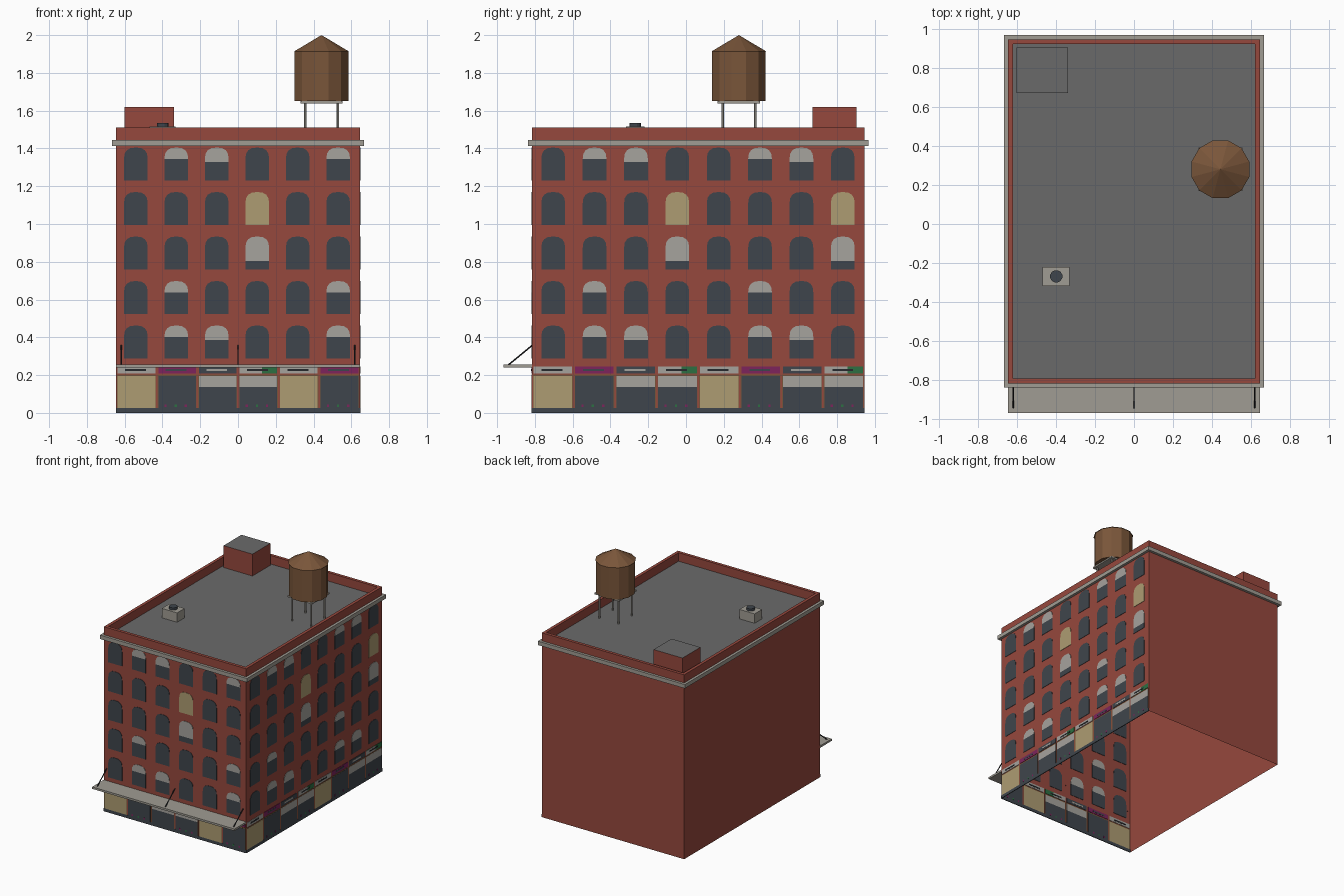
import bpy
import bmesh
import math
from mathutils import Vector, Matrix

old = bpy.data.objects.get("Cube")
if old:
    bpy.data.objects.remove(old, do_unlink=True)


def material(name, rgb):
    """Flat colour given as sRGB bytes, stored linear."""
    col = [((c / 255 + 0.055) / 1.055) ** 2.4 for c in rgb] + [1]
    m = bpy.data.materials.new(name)
    m.use_nodes = True
    m.diffuse_color = col
    node = next(n for n in m.node_tree.nodes if n.type == 'BSDF_PRINCIPLED')
    node.inputs["Base Color"].default_value = col
    return m


BRICK = material("brick red", (150, 72, 61))
ROOF = material("roof grey", (106, 106, 106))
STONE = material("pale stone", (160, 156, 147))
GLASS = material("dark glass", (63, 69, 76))
BLIND = material("blind white", (166, 163, 157))
LIT = material("lit yellow", (174, 156, 114))
WOOD = material("tank wood", (122, 86, 58))
PURPLE = material("sign purple", (125, 36, 92))
GREEN = material("sign green", (44, 112, 66))
METAL = material("black metal", (38, 40, 44))

X0, X1, Y0, Y1 = -0.645, 0.645, -0.815, 0.945   # wall planes
TOP, DECK = 1.51, 1.44


def finish(bm, name, mats):
    bmesh.ops.recalc_face_normals(bm, faces=bm.faces)
    me = bpy.data.meshes.new(name)
    bm.to_mesh(me)
    bm.free()
    for m in mats:
        me.materials.append(m)
    ob = bpy.data.objects.new(name, me)
    bpy.context.collection.objects.link(ob)
    return ob


def box(name, lo, hi, mat, top=None):
    bm = bmesh.new()
    lo, hi = Vector(lo), Vector(hi)
    size = Matrix.Diagonal((*(hi - lo), 1))
    bmesh.ops.create_cube(bm, size=1, matrix=Matrix.Translation((lo + hi) / 2) @ size)
    bm.normal_update()
    if top:
        for f in bm.faces:
            f.material_index = int(f.normal.z > 0.5)
    return finish(bm, name, [mat, top] if top else [mat])


def cone(name, centre, z0, z1, r0, r1, sides, mat):
    bm = bmesh.new()
    place = (Matrix.Translation((*centre, (z0 + z1) / 2))
             @ Matrix.Rotation(math.pi / sides, 4, 'Z'))
    bmesh.ops.create_cone(bm, cap_ends=True, segments=sides, radius1=r0,
                          radius2=r1, depth=z1 - z0, matrix=place)
    return finish(bm, name, [mat])


def rod(name, a, b, r, mat):
    bm = bmesh.new()
    a, b = Vector(a), Vector(b)
    turn = (b - a).to_track_quat('Z', 'Y').to_matrix().to_4x4()
    bmesh.ops.create_cone(bm, cap_ends=True, segments=6, radius1=r, radius2=r,
                          depth=(b - a).length,
                          matrix=Matrix.Translation((a + b) / 2) @ turn)
    return finish(bm, name, [mat])


def ring_stack(name, steps, mats, closed=False, cap=False):
    """Skin rectangles around the building, each (outward offset, height)."""
    bm = bmesh.new()
    rings = [[bm.verts.new((x, y, z)) for x, y in
              ((X0 - o, Y0 - o), (X1 + o, Y0 - o), (X1 + o, Y1 + o), (X0 - o, Y1 + o))]
             for o, z in steps]
    pairs = list(zip(rings, rings[1:]))
    if closed:
        pairs.append((rings[-1], rings[0]))
    for a, b in pairs:
        for i in range(4):
            j = (i + 1) % 4
            bm.faces.new((a[i], a[j], b[j], b[i]))
    if cap:
        bm.faces.new(rings[-1]).material_index = 1
    return finish(bm, name, mats)


# Brick shell with parapet and roof deck, open underneath
ring_stack("brick_walls", [(0, 0), (0, TOP), (-0.025, TOP), (-0.025, DECK)],
           [BRICK, ROOF], cap=True)
ring_stack("cornice", [(0, 1.412), (0.021, 1.412), (0.021, 1.444), (0, 1.444)],
           [STONE], closed=True)


# Facades: thin plates set through the wall
PALETTE = [GLASS, BLIND, LIT, PURPLE, GREEN, METAL, WOOD]
G, B, L, P, N, M, W = range(7)


def plate(bm, place, outline, mat, t=0.003):
    front = [bm.verts.new(place(u, z, t)) for u, z in outline]
    back = [bm.verts.new(place(u, z, -t)) for u, z in outline]
    faces = [bm.faces.new(front), bm.faces.new(back[::-1])]
    n = len(outline)
    for i in range(n):
        j = (i + 1) % n
        faces.append(bm.faces.new((front[i], back[i], back[j], front[j])))
    for f in faces:
        f.material_index = mat


def rect(u0, u1, z0, z1):
    return [(u0, z0), (u1, z0), (u1, z1), (u0, z1)]


def arch(u, z0, z1, half=0.063, rise=0.06):
    pts = [(u - half, z0), (u + half, z0)]
    for i in range(9):
        a = math.pi * i / 8
        pts.append((u + half * math.copysign(abs(math.cos(a)) ** 0.8, math.cos(a)),
                    z1 - rise + rise * math.sin(a) ** 0.8))
    return pts


# Blind drop by (storey, bay in a repeat of four)
DROPS = {(0, 1): 0.062, (0, 2): 0.076, (1, 1): 0.062, (2, 3): 0.13,
         (4, 1): 0.062, (4, 2): 0.076}


def upper_windows(name, place, first, step, bays):
    bm = bmesh.new()
    for bay in range(bays):
        u = first + step * bay
        for storey in range(5):
            z0 = 0.289 + 0.2355 * storey
            z1 = z0 + 0.174
            drop = DROPS.get((storey, bay % 4))
            if drop:
                plate(bm, place, rect(u - 0.063, u + 0.063, z0, z1 - drop), G)
                plate(bm, place, arch(u, z1 - drop, z1), B)
            else:
                plate(bm, place, arch(u, z0, z1), L if (storey, bay % 4) == (3, 3) else G)
    finish(bm, name, PALETTE)


def shopfronts(name, place, start, end, bays):
    bm = bmesh.new()
    w = (end - start) / bays
    plate(bm, place, rect(start, end, 0, 0.025), G)
    for bay in range(bays):
        a, b, kind = start + w * bay + 0.008, start + w * (bay + 1) - 0.008, bay % 4
        mid = (a + b) / 2
        # frame, display window and blind
        plate(bm, place, rect(a - 0.004, b + 0.004, 0.025, 0.204), W, 0.002)
        split = 0.137 if kind > 1 else 0.196
        plate(bm, place, rect(a, b, 0.025, split), L if kind == 0 else G)
        if kind > 1:
            plate(bm, place, rect(a, b, split, 0.196), B)
        # sign board with a plain centre bar
        sign = (B, P, G, N)[kind]
        plate(bm, place, rect(a, b, 0.208, 0.246), sign)
        if kind == 3:
            plate(bm, place, rect(a, mid + 0.02, 0.208, 0.246), B, 0.004)
        bar = G if kind == 1 else B if kind == 2 else M
        plate(bm, place, rect(mid - 0.06, mid + 0.05, 0.221, 0.233), bar, 0.0045)
        # small flowers at the foot of the window
        for i, mat in enumerate((P, N, P)):
            if kind in (1, 3):
                u = a + w * (0.15 + 0.25 * i)
                plate(bm, place, rect(u, u + 0.012, 0.03, 0.045), mat, 0.004)
    finish(bm, name, PALETTE)


def front_wall(u, z, d):
    return (u, Y0 - d, z)


def side_wall(u, z, d):
    return (X1 + d, u, z)


upper_windows("front_windows", front_wall, -0.541, 0.2143, 6)
upper_windows("side_windows", side_wall, -0.703, 0.219, 8)
shopfronts("front_shopfronts", front_wall, X0, X1, 6)
shopfronts("side_shopfronts", side_wall, Y0, Y1, 8)

# Entrance canopy with tie rods
box("canopy", (X0, -0.967, 0.24), (X1, Y0, 0.256), STONE)
for i, x in enumerate((-0.618, 0, 0.618)):
    rod(f"canopy_tie_{i}", (x, -0.945, 0.25), (x, Y0, 0.357), 0.004, METAL)

# Roof hut and air unit
box("roof_hut", (-0.6, 0.67, DECK), (-0.338, 0.902, 1.619), BRICK, ROOF)
box("air_unit", (-0.468, -0.317, DECK), (-0.33, -0.22, 1.517), STONE)
cone("air_unit_fan", (-0.398, -0.268), 1.517, 1.536, 0.032, 0.032, 12, GLASS)

# Water tank on legs
TX, TY = 0.442, 0.28
cone("tank_body", (TX, TY), 1.65, 1.915, 0.147, 0.147, 12, WOOD)
cone("tank_roof", (TX, TY), 1.912, 2.0, 0.153, 0, 12, WOOD)
box("tank_platform", (TX - 0.112, TY - 0.112, 1.638), (TX + 0.112, TY + 0.112, 1.65), STONE)
for sx in (-1, 1):
    for sy in (-1, 1):
        x, y = TX + 0.086 * sx, TY + 0.086 * sy
        rod(f"tank_leg_{sx}_{sy}", (x, y, DECK), (x, y, 1.64), 0.007, STONE)
